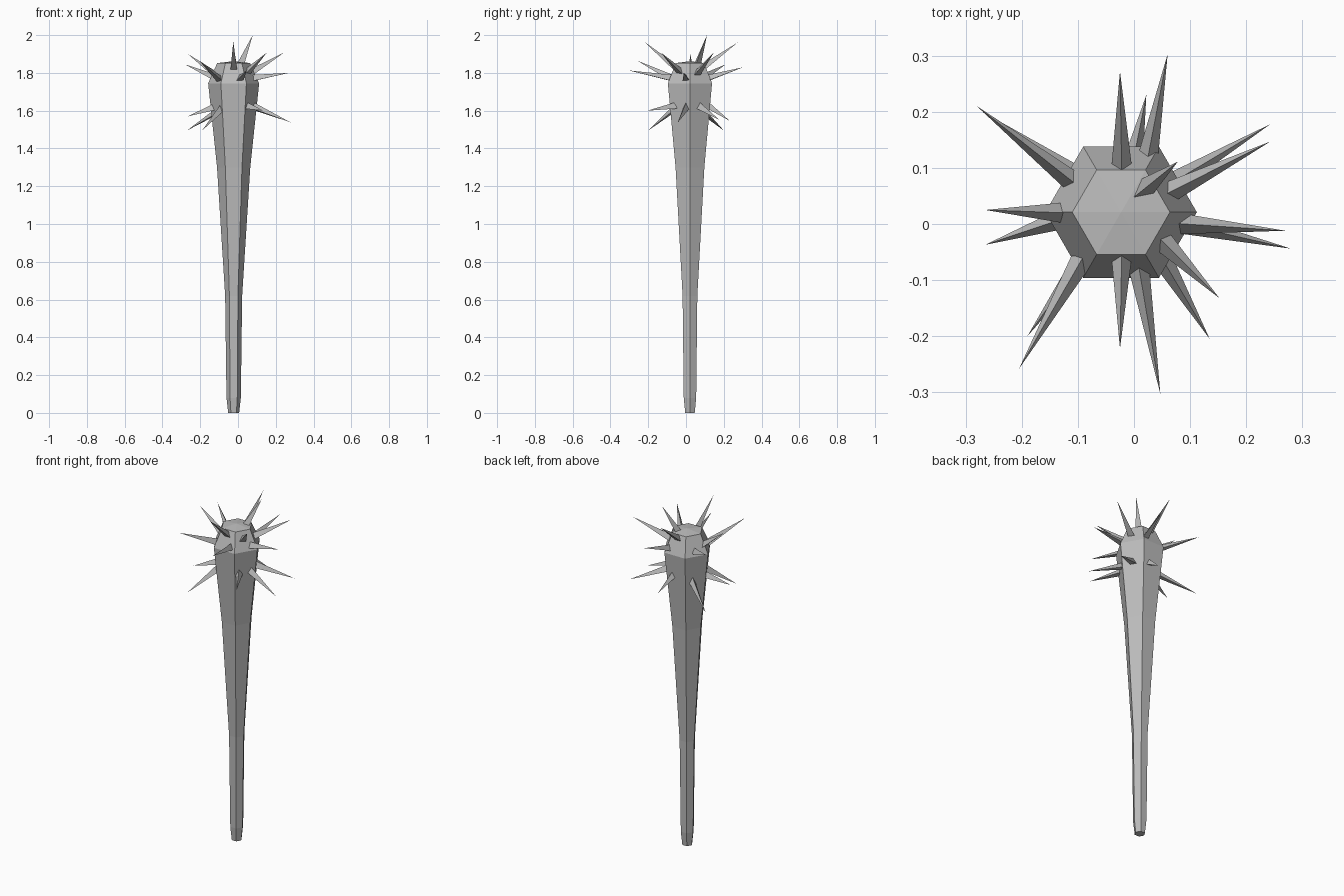
import bpy, bmesh, math
from mathutils import Vector, Matrix

cube = bpy.data.objects.get("Cube")
if cube:
    bpy.data.objects.remove(cube, do_unlink=True)

grey = bpy.data.materials.new("plain grey")
grey.use_nodes = True
grey.diffuse_color = (0.5, 0.5, 0.5, 1)
grey.node_tree.nodes["Principled BSDF"].inputs["Base Color"].default_value = (0.5, 0.5, 0.5, 1)

AXIS = Vector((-0.023, 0.021, 0))


def finish(bm, name):
    bmesh.ops.recalc_face_normals(bm, faces=bm.faces)
    mesh = bpy.data.meshes.new(name)
    bm.to_mesh(mesh)
    bm.free()
    mesh.materials.append(grey)
    obj = bpy.data.objects.new(name, mesh)
    bpy.context.collection.objects.link(obj)
    return obj


# Six-sided tapering shaft with a shallow pointed cap: (radius, height)
profile = [(0.029, 0), (0.038, 0.08), (0.045, 0.62), (0.088, 1.3), (0.135, 1.745), (0.087, 1.852)]
bm = bmesh.new()
rings = []
for radius, height in profile:
    rings.append([bm.verts.new(AXIS + Vector((radius * math.cos(k * math.pi / 3),
                                              radius * math.sin(k * math.pi / 3), height)))
                  for k in range(6)])
for low, high in zip(rings, rings[1:]):
    for k in range(6):
        n = (k + 1) % 6
        bm.faces.new((low[k], low[n], high[n], high[k]))
bm.faces.new(rings[0])
apex = bm.verts.new(AXIS + Vector((0, 0, 1.862)))
for k in range(6):
    bm.faces.new((rings[-1][k], rings[-1][(k + 1) % 6], apex))
finish(bm, "club_shaft")


# Three-sided spikes, from base centre to tip
def spike(name, base, tip, radius=0.022):
    base, tip = Vector(base), Vector(tip)
    direction = tip - base
    start = base - direction.normalized() * 0.015
    length = (tip - start).length
    bm = bmesh.new()
    place = Matrix.Translation((start + tip) / 2) @ direction.to_track_quat('Z', 'Y').to_matrix().to_4x4()
    bmesh.ops.create_cone(bm, cap_ends=True, segments=3, radius1=radius, radius2=0,
                          depth=length, matrix=place)
    bmesh.ops.remove_doubles(bm, verts=bm.verts, dist=0.0001)
    finish(bm, name)


upper_spikes = [
    ((-0.115, 0.08, 1.77), (-0.28, 0.21, 1.845)),
    ((-0.125, 0.02, 1.79), (-0.265, 0.025, 1.9)),
    ((-0.1, -0.075, 1.77), (-0.205, -0.258, 1.865)),
    ((-0.022, -0.055, 1.82), (-0.025, -0.222, 1.966)),
    ((0.01, -0.085, 1.77), (0.047, -0.303, 1.813)),
    ((0.055, -0.035, 1.81), (0.152, -0.132, 1.907)),
    ((0.09, 0, 1.77), (0.27, -0.012, 1.8)),
    ((0.07, 0.06, 1.8), (0.243, 0.147, 1.907)),
    ((0.015, 0.06, 1.85), (0.078, 0.111, 2)),
    ((0.025, 0.12, 1.77), (0.06, 0.303, 1.83)),
    ((-0.022, 0.1, 1.83), (-0.025, 0.272, 1.96)),
]
lower_spikes = [
    ((-0.14, 0.005, 1.61), (-0.265, -0.037, 1.57)),
    ((-0.09, -0.06, 1.61), (-0.19, -0.2, 1.495)),
    ((0.055, -0.07, 1.62), (0.135, -0.205, 1.6)),
    ((0.085, 0, 1.62), (0.28, -0.044, 1.537)),
    ((0.07, 0.075, 1.62), (0.243, 0.178, 1.55)),
    ((0, 0.12, 1.62), (0.022, 0.23, 1.547)),
    ((-0.1, 0.085, 1.6), (-0.27, 0.2, 1.495)),
]
for group, spikes in (("upper_spike", upper_spikes), ("lower_spike", lower_spikes)):
    for i, (base, tip) in enumerate(spikes):
        spike(f"{group}_{i + 1}", base, tip)
